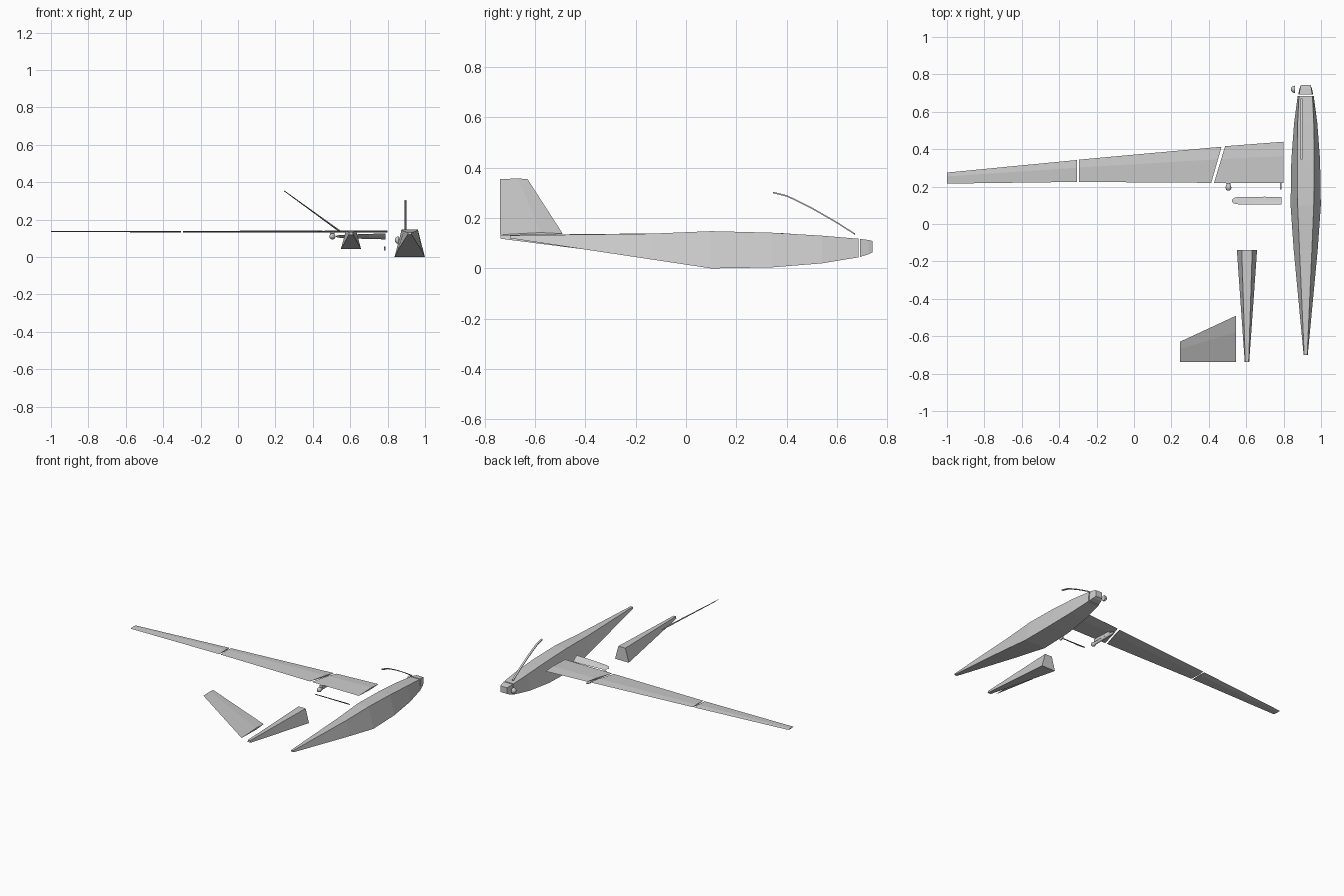
import bpy, bmesh
from math import sin, cos, radians, pi


def loft(name, rings):
    """Skin a row of equal-sized point rings and cap both ends."""
    bm = bmesh.new()
    rows = [[bm.verts.new(p) for p in ring] for ring in rings]
    n = len(rows[0])
    for a, b in zip(rows, rows[1:]):
        for i in range(n):
            j = (i + 1) % n
            bm.faces.new((a[i], a[j], b[j], b[i]))
    bm.faces.new(rows[0])
    bm.faces.new(rows[-1])
    bmesh.ops.recalc_face_normals(bm, faces=bm.faces)
    me = bpy.data.meshes.new(name)
    bm.to_mesh(me)
    bm.free()
    ob = bpy.data.objects.new(name, me)
    bpy.context.collection.objects.link(ob)
    return ob


def trapezoid(cx, y, bottom_half, top_half, z0, z1):
    return [(cx - bottom_half, y, z0), (cx + bottom_half, y, z0),
            (cx + top_half, y, z1), (cx - top_half, y, z1)]


def foil(le, te, thick):
    """Lozenge aerofoil between a leading and a trailing point."""
    mid = [a + (b - a) * 0.35 for a, b in zip(le, te)]
    up, dn = list(mid), list(mid)
    up[2] += thick / 2
    dn[2] -= thick / 2
    return [le, up, te, dn]


def circle(cx, y, cz, r, n=12):
    return [(cx + r * cos(2 * pi * i / n), y, cz + r * sin(2 * pi * i / n)) for i in range(n)]


# Fuselage: y, bottom half width, top half width, bottom z, top z
C = 0.918
loft("fuselage", [trapezoid(C, *s) for s in (
    (-0.70, 0.011, 0.008, 0.120, 0.131),
    (-0.14, 0.064, 0.033, 0.036, 0.138),
    (0.10, 0.081, 0.043, 0.0, 0.148),
    (0.34, 0.077, 0.045, 0.004, 0.142),
    (0.54, 0.062, 0.043, 0.020, 0.130),
    (0.685, 0.043, 0.036, 0.044, 0.118))])

# Nose block with side sensor
loft("nose", [trapezoid(C, *s) for s in (
    (0.692, 0.040, 0.035, 0.046, 0.117),
    (0.725, 0.033, 0.030, 0.056, 0.113),
    (0.742, 0.026, 0.026, 0.065, 0.109))])
bpy.ops.mesh.primitive_uv_sphere_add(segments=12, ring_count=8, radius=0.02,
                                     location=(0.858, 0.72, 0.09))
sensor = bpy.context.object
sensor.name = "sensor_ball"
for v in sensor.data.vertices:
    v.co.x = min(v.co.x, 0.004)
bpy.ops.object.shade_smooth_by_angle()

# Curved strip above the nose
strip = [(0.672, 0.136), (0.60, 0.182), (0.51, 0.234), (0.44, 0.270), (0.40, 0.288), (0.345, 0.302)]
loft("curved_antenna", [[(0.889, y, z - 0.003), (0.902, y, z - 0.003),
                         (0.902, y, z + 0.003), (0.889, y, z + 0.003)] for y, z in strip])

# Wing in three panels: (x, y) of leading and trailing points at each end
panels = {
    "wing_inner": ((0.80, 0.44, 0.80, 0.22, 0.011), (0.487, 0.416, 0.428, 0.22, 0.010)),
    "wing_middle": ((0.468, 0.413, 0.413, 0.22, 0.010), (-0.295, 0.344, -0.295, 0.225, 0.008)),
    "wing_outer": ((-0.306, 0.342, -0.306, 0.225, 0.008), (-1.0, 0.275, -1.0, 0.216, 0.006)),
}
for name, ends in panels.items():
    loft(name, [foil((lx, ly, 0.136), (tx, ty, 0.136), t) for lx, ly, tx, ty, t in ends])

# Tail boom
loft("tail_boom", [trapezoid(0.604, -0.14, 0.054, 0.028, 0.042, 0.139),
                   trapezoid(0.604, -0.737, 0.012, 0.009, 0.118, 0.133)])

# Slanted tail fin
loft("tail_fin", [foil((0.546, -0.49, 0.138), (0.546, -0.739, 0.134), 0.012),
                  foil((0.245, -0.63, 0.355), (0.245, -0.739, 0.355), 0.005)])

# Twisted propeller blade lying along x
rings = []
for x, half, angle in ((0.788, 0.025, 38), (0.70, 0.025, 34), (0.62, 0.023, 28),
                       (0.55, 0.021, 23), (0.532, 0.015, 21), (0.524, 0.006, 20)):
    c, s = cos(radians(angle)), sin(radians(angle))
    rings.append([(x, 0.125 + u * half * c + v * s, 0.110 - u * half * s + v * c)
                  for u, v in ((-1, 0), (0, 0.003), (1, 0), (0, -0.003))])
loft("propeller_blade", rings)

# Store under the wing with its pylon
pod = loft("underwing_pod", [circle(0.505, y, 0.110, r) for y, r in (
    (0.178, 0.004), (0.183, 0.012), (0.195, 0.0165), (0.207, 0.012), (0.214, 0.010),
    (0.36, 0.010), (0.385, 0.008), (0.40, 0.003))])
for p in pod.data.polygons:
    p.use_smooth = len(p.vertices) == 4
loft("pod_pylon", [trapezoid(0.505, 0.216, 0.012, 0.012, 0.114, 0.134),
                   trapezoid(0.505, 0.36, 0.008, 0.008, 0.114, 0.134)])

# Small blade antenna near the wing root
loft("small_antenna", [[(x, 0.22, 0.055), (x, 0.185, 0.050), (x, 0.195, 0.034), (x, 0.22, 0.040)]
                       for x in (0.780, 0.788)])
